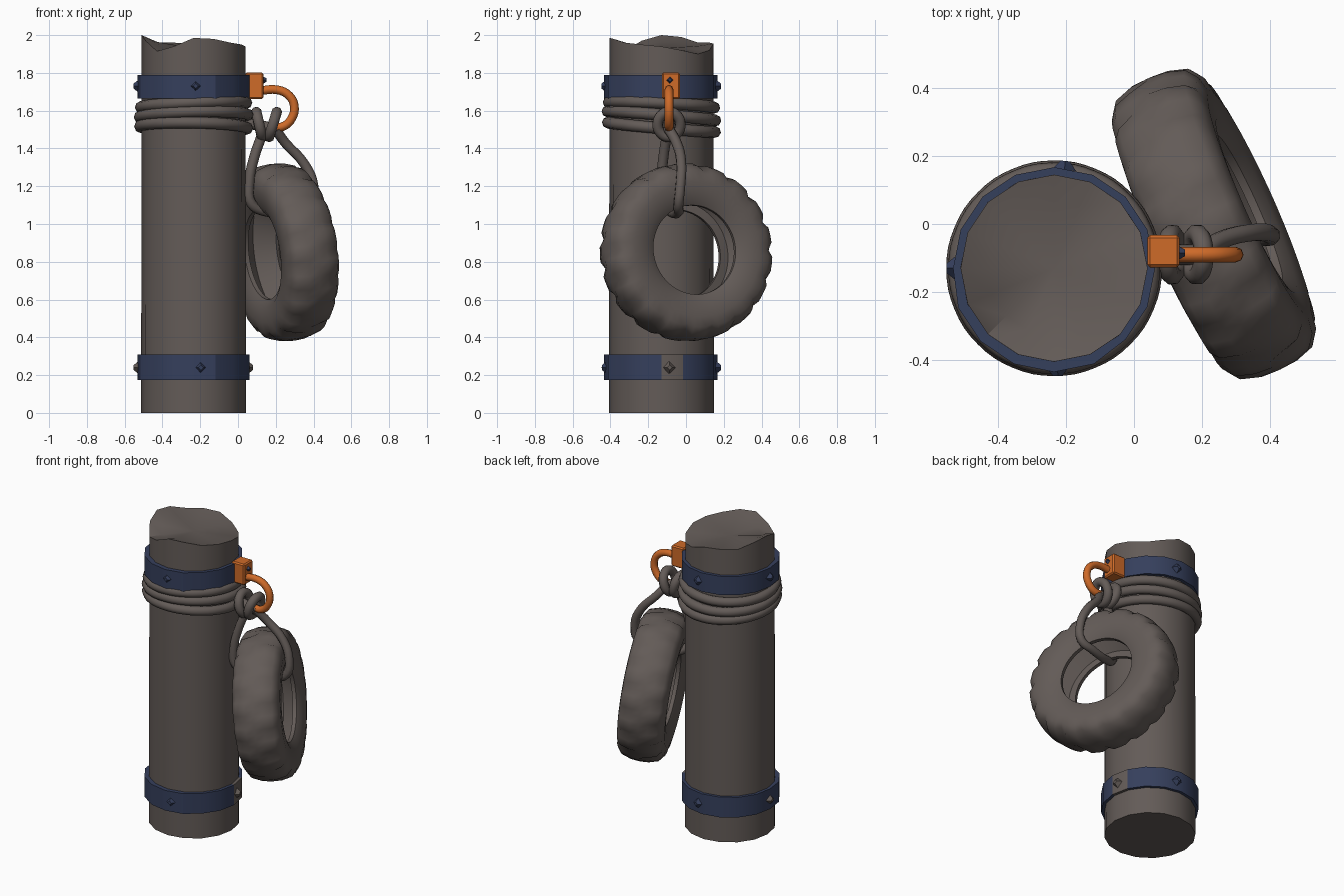
import bpy, bmesh, math
from mathutils import Vector, Matrix

if "Cube" in bpy.data.objects:
    bpy.data.objects.remove(bpy.data.objects["Cube"])

def material(name, rgb):
    m = bpy.data.materials.new(name)
    m.diffuse_color = (*rgb, 1)
    m.use_nodes = True
    m.node_tree.nodes["Principled BSDF"].inputs["Base Color"].default_value = m.diffuse_color
    return m

GREY = material("weathered grey brown", (0.125, 0.105, 0.096))
NAVY = material("navy paint", (0.036, 0.050, 0.108))
ORANGE = material("orange paint", (0.62, 0.145, 0.022))

CX, CY, R = -0.235, -0.13, 0.275      # post centre and radius
SIDES = 16

def finish(ob, mats, angle=35):
    for m in mats:
        ob.data.materials.append(m)
    bpy.ops.object.select_all(action='DESELECT')
    ob.select_set(True)
    bpy.context.view_layer.objects.active = ob
    bpy.ops.object.shade_smooth_by_angle(angle=math.radians(angle))
    return ob

def from_bmesh(name, bm, mats, angle=35):
    bmesh.ops.recalc_face_normals(bm, faces=bm.faces)
    me = bpy.data.meshes.new(name)
    bm.to_mesh(me)
    bm.free()
    ob = bpy.data.objects.new(name, me)
    bpy.context.collection.objects.link(ob)
    return finish(ob, mats, angle)

def bridge(bm, a, b):
    n = len(a)
    return [bm.faces.new((a[i], a[(i + 1) % n], b[(i + 1) % n], b[i])) for i in range(n)]

def polar(r, a, z):
    return Vector((CX + r * math.cos(a), CY + r * math.sin(a), z))

def tube(name, pts, radius, mat, cyclic=False, sides=2):
    cu = bpy.data.curves.new(name, 'CURVE')
    cu.dimensions = '3D'
    cu.bevel_depth, cu.bevel_resolution = radius, sides
    cu.resolution_u = 4
    cu.use_fill_caps = True
    sp = cu.splines.new('BEZIER')
    sp.bezier_points.add(len(pts) - 1)
    for bp, p in zip(sp.bezier_points, pts):
        bp.co = p
        bp.handle_left_type = bp.handle_right_type = 'AUTO'
    sp.use_cyclic_u = cyclic
    ob = bpy.data.objects.new(name, cu)
    bpy.context.collection.objects.link(ob)
    bpy.ops.object.select_all(action='DESELECT')
    ob.select_set(True)
    bpy.context.view_layer.objects.active = ob
    bpy.ops.object.convert(target='MESH')
    ob = bpy.context.view_layer.objects.active
    ob.data.materials.clear()
    return finish(ob, [mat], 60)

# Post with a broken, uneven top (rim heights go round from +x)
rim = [1.94, 1.92, 1.90, 1.92, 1.955, 1.96, 1.96, 1.99,
       2.0, 1.97, 1.915, 1.94, 1.985, 1.98, 1.96, 1.95]
angles = [2 * math.pi * i / SIDES for i in range(SIDES)]
bm = bmesh.new()
base = [bm.verts.new(polar(R + 0.003, a, 0)) for a in angles]
top = [bm.verts.new(polar(R, a, z)) for a, z in zip(angles, rim)]
inner = [bm.verts.new(polar(R * 0.72, a, z * 0.5 + 0.965)) for a, z in zip(angles, rim)]
bridge(bm, base, top)
bridge(bm, top, inner)
mid = bm.verts.new((CX, CY, 1.93))
for i in range(SIDES):
    bm.faces.new((inner[i], inner[(i + 1) % SIDES], mid))
bm.faces.new(base)
from_bmesh("post", bm, [GREY])

# Metal bands, with a raised overlap and a worn sector on the lower one
def band(name, z0, z1, worn):
    bm = bmesh.new()
    def ring(r, z, lap):
        return [bm.verts.new(polar(r + (lap if 9 <= i <= 13 else 0), a, z))
                for i, a in enumerate(angles)]
    rings = [ring(R - 0.01, z0, 0), ring(R + 0.022, z0, 0.008),
             ring(R + 0.022, z1, 0.008), ring(R - 0.01, z1, 0)]
    for i in range(4):
        for k, f in enumerate(bridge(bm, rings[i], rings[(i + 1) % 4])):
            f.material_index = 1 if worn and k == 0 else 0
    from_bmesh(name, bm, [NAVY, GREY], 25)

band("upper_band", 1.665, 1.79, False)
band("lower_band", 0.175, 0.31, True)

# Diamond studs
def stud(name, pos, direction, mat, size=0.034):
    bm = bmesh.new()
    bmesh.ops.create_cone(bm, cap_ends=True, segments=4, radius1=size, radius2=size * 0.4, depth=0.026)
    rot = Vector(direction).to_track_quat('Z', 'Y').to_matrix().to_4x4()
    bm.transform(Matrix.Translation(pos) @ rot)
    from_bmesh(name, bm, [mat], 20)

for z, tag, degs in ((1.73, "upper", (84, 180, 272)), (0.24, "lower", (8, 84, 180, 277))):
    for d in degs:
        a = math.radians(d)
        m = GREY if tag == "lower" and d in (8, 180) else NAVY
        stud(f"{tag}_stud_{d}", polar(R + 0.029, a, z), (math.cos(a), math.sin(a), 0), m)

# Rope wound around the post
for k, (z, r) in enumerate(((1.63, 0.28), (1.572, 0.286), (1.512, 0.284))):
    tube(f"rope_coil_{k}", [polar(r, a, z + 0.012 * math.cos(a + k) - 0.014 * math.sin(a))
                            for a in angles], 0.031, GREY, True)

# Orange bracket and hook
bm = bmesh.new()
bmesh.ops.create_cube(bm, size=1)
bm.transform(Matrix.Translation((0.087, -0.08, 1.732)) @ Matrix.Diagonal((0.095, 0.095, 0.14, 1)))
bmesh.ops.bevel(bm, geom=bm.edges[:], offset=0.008, segments=1, affect='EDGES')
from_bmesh("hook_bracket", bm, [ORANGE])
stud("bracket_stud", (0.137, -0.085, 1.762), (1, 0, 0), NAVY, 0.024)
tube("hook", [(0.11, -0.09, 1.705), (0.21, -0.09, 1.71), (0.27, -0.09, 1.68), (0.298, -0.09, 1.625),
              (0.285, -0.09, 1.56), (0.235, -0.09, 1.515), (0.19, -0.09, 1.515)], 0.023, ORANGE)

# Knot loops on the hook
for k, (x, lean) in enumerate(((0.112, 0.015), (0.185, -0.02))):
    pts = [(x - lean * math.sin(a), -0.09 + 0.06 * math.cos(a), 1.527 + 0.065 * math.sin(a))
           for a in angles[::2]]
    tube(f"knot_loop_{k}", pts, 0.029, GREY, True)
tube("knot_core", [(0.04, -0.09, 1.54), (0.12, -0.09, 1.52), (0.2, -0.09, 1.5)], 0.03, GREY)

# Rope sling passing through the tyre
tube("rope_sling", [(0.2, -0.09, 1.5), (0.25, -0.05, 1.43), (0.35, -0.025, 1.32), (0.4, -0.03, 1.2),
                    (0.385, -0.04, 1.1), (0.3, -0.04, 1.065), (0.15, -0.08, 1.065),
                    (0.07, -0.12, 1.11), (0.06, -0.13, 1.22), (0.085, -0.12, 1.35),
                    (0.13, -0.1, 1.48)], 0.027, GREY)

# Hollow tyre: profile of (radius, width, groove depth) swept around its axis
LUGS = 18
N = LUGS * 4
half = [(0.285, 0.095, 0), (0.238, 0.088, 0), (0.238, 0.112, 0), (0.28, 0.137, 0),
        (0.36, 0.147, 0.002), (0.415, 0.138, 0.012), (0.45, 0.112, 0.022), (0.468, 0.055, 0.014)]
profile = ([(0.37, 0.0, 0, 0)] + [(r, w, g, 0) for r, w, g in half]
           + [(0.472, 0.0, 0.004, 0)] + [(r, -w, g, 2) for r, w, g in reversed(half)])
bm = bmesh.new()
rings = []
for r, w, g, shift in profile:
    ring = []
    for k in range(N):
        a = 2 * math.pi * k / N
        rr = r - (g if (k + shift) % 4 == 0 else 0)
        ring.append(bm.verts.new((w, rr * math.cos(a), rr * math.sin(a))))
    rings.append(ring)
for i in range(len(rings)):
    bridge(bm, rings[i], rings[(i + 1) % len(rings)])
bm.transform(Matrix.Translation((0.235, 0.0, 0.85))
             @ Matrix.Rotation(math.radians(24), 4, 'Z')
             @ Matrix.Rotation(math.radians(-7), 4, 'Y'))
from_bmesh("tyre", bm, [GREY], 40)
